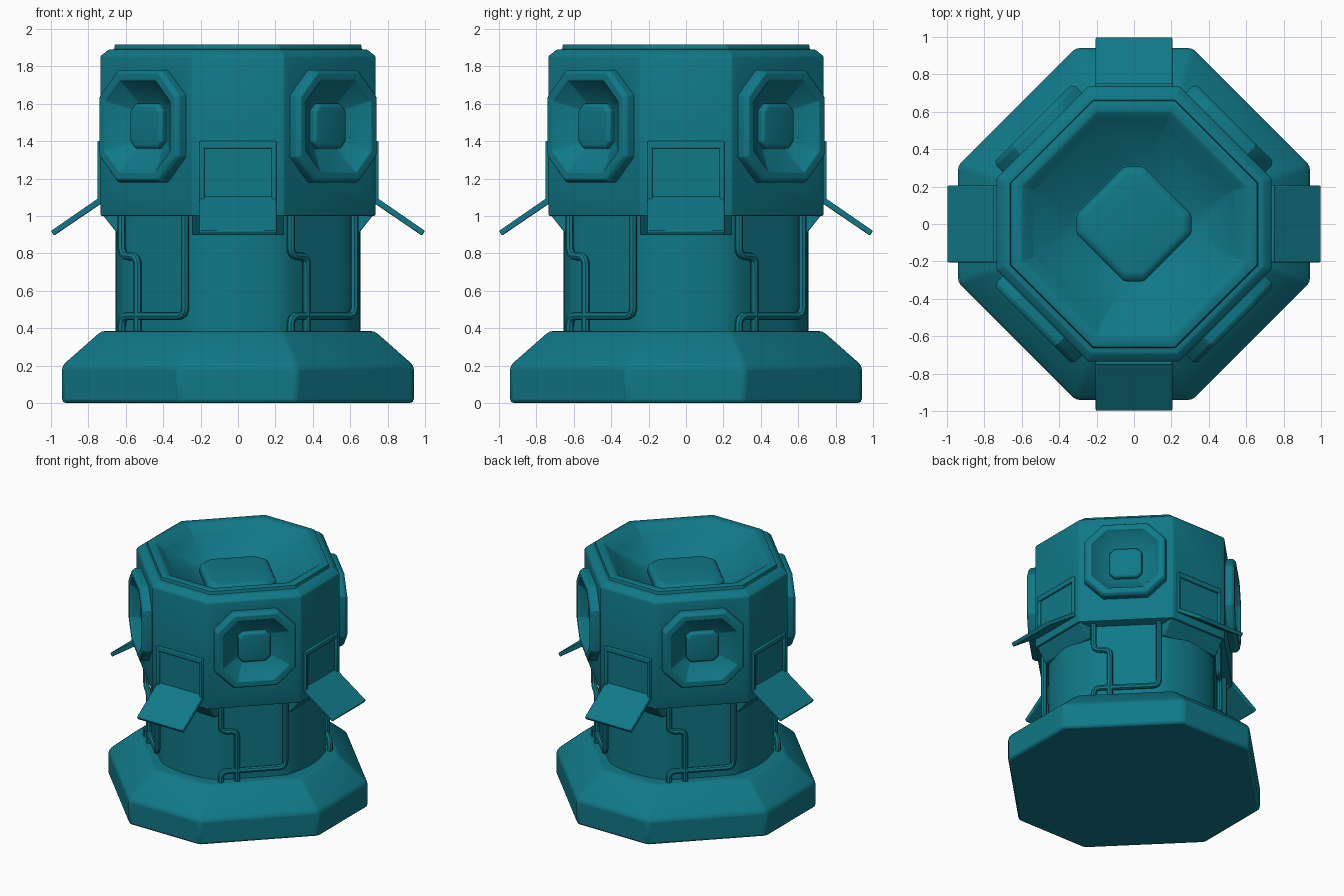
import bpy
from math import pi, cos, sin
from mathutils import Matrix, Vector

if "Cube" in bpy.data.objects:
    bpy.data.objects.remove(bpy.data.objects["Cube"], do_unlink=True)

teal = bpy.data.materials.new("teal_paint")
teal.use_nodes = True
color = (0.005, 0.19, 0.245, 1)
teal.diffuse_color = color
teal.node_tree.nodes["Principled BSDF"].inputs["Base Color"].default_value = color
parts = []


def add(name, mesh, matrix=None, bevel=0.0):
    obj = bpy.data.objects.new(name, mesh)
    bpy.context.scene.collection.objects.link(obj)
    if matrix:
        obj.matrix_world = matrix
    mesh.materials.clear()
    mesh.materials.append(teal)
    if bevel:
        mod = obj.modifiers.new("bevel", "BEVEL")
        mod.width, mod.segments, mod.limit_method = bevel, 2, "ANGLE"
        mod.angle_limit = 0.45
    parts.append(obj)
    return obj


def loft(name, rings, matrix=None, bevel=0.0):
    """Skin a stack of equal-sized point loops and cap both ends."""
    n = len(rings[0])
    verts = [p for ring in rings for p in ring]
    faces = [tuple(range(n))[::-1], tuple(range(len(verts) - n, len(verts)))]
    for r in range(len(rings) - 1):
        for i in range(n):
            j = (i + 1) % n
            faces.append((r * n + i, r * n + j, (r + 1) * n + j, (r + 1) * n + i))
    mesh = bpy.data.meshes.new(name)
    mesh.from_pydata(verts, [], faces)
    return add(name, mesh, matrix, bevel)


def octagon(half, z, ratio=1 / 3):
    """Square with cut corners; ratio is flat-side length over full width."""
    e = half * ratio
    pts = []
    for k in range(4):
        c, s = round(cos(k * pi / 2)), round(sin(k * pi / 2))
        pts += [(c * half - s * y, s * half + c * y, z) for y in (-e, e)]
    return pts


def prism(name, profile, half, matrix, bevel=0.0):
    """Extrude an outward/up profile sideways."""
    return loft(name, [[(x, y, z) for x, z in profile] for y in (half, -half)],
                matrix, bevel)


def pipe(name, path, distance, matrix, radius=0.022, bend=0.05):
    """Round pipe along a sideways/up path with rounded corners."""
    pts = [Vector((distance, u, z)) for u, z in path]
    out = [pts[0]]
    for a, b, c in zip(pts, pts[1:], pts[2:]):
        p, q = b + (a - b).normalized() * bend, b + (c - b).normalized() * bend
        out += [p * (1 - t) ** 2 + b * 2 * t * (1 - t) + q * t * t
                for t in (0, 0.25, 0.5, 0.75, 1)]
    out.append(pts[-1])
    curve = bpy.data.curves.new(name, "CURVE")
    curve.dimensions = "3D"
    curve.bevel_depth, curve.bevel_resolution = radius, 2
    curve.use_fill_caps = True
    spline = curve.splines.new("POLY")
    spline.points.add(len(out) - 1)
    for point, co in zip(spline.points, out):
        point.co = (*co, 1)
    temp = bpy.data.objects.new(name + "_path", curve)
    bpy.context.scene.collection.objects.link(temp)
    mesh = bpy.data.meshes.new_from_object(
        temp.evaluated_get(bpy.context.evaluated_depsgraph_get()))
    bpy.data.objects.remove(temp, do_unlink=True)
    add(name, mesh, matrix)


def spin(angle):
    return Matrix.Rotation(angle, 4, "Z")


# Base and column with flattened diagonals
loft("base", [octagon(0.94, 0), octagon(0.94, 0.2), octagon(0.73, 0.385)], bevel=0.02)


def column_ring(z):
    ring = []
    for i in range(64):
        a = i * pi / 32
        r = min(0.655, 0.61 / cos((a % (pi / 2)) - pi / 4))
        ring.append((r * cos(a), r * sin(a), z))
    return ring


loft("column", [column_ring(0.36), column_ring(1.02)])

# Head with a raised lip and a sunken dish on top
head = loft("head", [
    octagon(0.735, 1.0), octagon(0.735, 1.855), octagon(0.69, 1.89),
    octagon(0.66, 1.89), octagon(0.66, 1.918), octagon(0.6, 1.918),
    octagon(0.565, 1.89), octagon(0.54, 1.87), octagon(0.31, 1.7, 0.16)], bevel=0.008)


def pad(name, half, height, matrix):
    loft(name, [octagon(half, -0.02, 0.7), octagon(half, height * 0.7, 0.7),
                octagon(half * 0.88, height, 0.7)], matrix, bevel=half * 0.05)


pad("top_pad", 0.255, 0.08, Matrix.Translation((0, 0, 1.7)) @ spin(pi / 4))

# Side details repeat on each quarter turn
cutters = []
for k in range(4):
    flat = spin(k * pi / 2)
    diagonal = spin(k * pi / 2 + pi / 4)
    n = str(k + 1)

    # Sloped underside, chute, frame and flap on each straight face
    prism("head_skirt_" + n, [(0.735, 1.02), (0.64, 0.9), (0.4, 0.9), (0.4, 1.02)],
          0.245, flat, 0.006)
    cutters.append(prism("chute_cutter_" + n,
                         [(0.85, 1.36), (0.85, 1.03), (0.56, 1.22), (0.56, 1.36)],
                         0.18, flat))
    prism("frame_top_" + n, [(0.72, 1.36), (0.72, 1.4), (0.752, 1.4), (0.752, 1.36)],
          0.205, flat, 0.006)
    for side in (-1, 1):
        prism("frame_side_" + n, [(0.72, 1.08), (0.72, 1.4), (0.752, 1.4), (0.752, 1.08)],
              0.0125, flat @ Matrix.Translation((0, side * 0.1925, 0)), 0.006)
    prism("flap_" + n, [(0.725, 1.11), (1.0, 0.92), (0.983, 0.895), (0.725, 1.07)],
          0.205, flat, 0.006)

    # Speaker-like dish on each diagonal face
    outward = diagonal @ Matrix.Translation((0, 0, 1.48)) @ Matrix.Rotation(pi / 2, 4, "Y")
    cutters.append(loft("dish_cutter_" + n, [octagon(0.28, 0.62, 0.55),
                                             octagon(0.28, 0.9, 0.55)], outward))
    loft("dish_" + n, [octagon(0.3, 0.615, 0.55), octagon(0.3, 0.74, 0.55),
                       octagon(0.285, 0.762, 0.55), octagon(0.245, 0.762, 0.55),
                       octagon(0.235, 0.745, 0.55), octagon(0.125, 0.665, 0.7)],
         outward, 0.005)
    pad("dish_pad_" + n, 0.12, 0.04, outward @ Matrix.Translation((0, 0, 0.665)))

    # Pipes running down the column
    pipe("short_pipe_" + n, [(-0.24, 1.02), (-0.24, 0.785), (-0.12, 0.785),
                             (-0.12, 0.37)], 0.64, diagonal)
    pipe("long_pipe_" + n, [(0.24, 1.02), (0.24, 0.465), (-0.24, 0.465),
                            (-0.24, 0.37)], 0.64, diagonal)

# Carve the openings into the head
bpy.context.view_layer.objects.active = head
for cutter in cutters:
    mod = head.modifiers.new("cut", "BOOLEAN")
    mod.operation, mod.solver, mod.object = "DIFFERENCE", "EXACT", cutter
bpy.context.view_layer.update()
for mod in list(head.modifiers):
    bpy.ops.object.modifier_apply(modifier=mod.name)
for cutter in cutters:
    parts.remove(cutter)
    bpy.data.objects.remove(cutter, do_unlink=True)

# Soft shading with crisp edges
bpy.ops.object.select_all(action="DESELECT")
for obj in parts:
    obj.select_set(True)
bpy.context.view_layer.objects.active = head
bpy.ops.object.shade_smooth_by_angle(angle=0.65)
